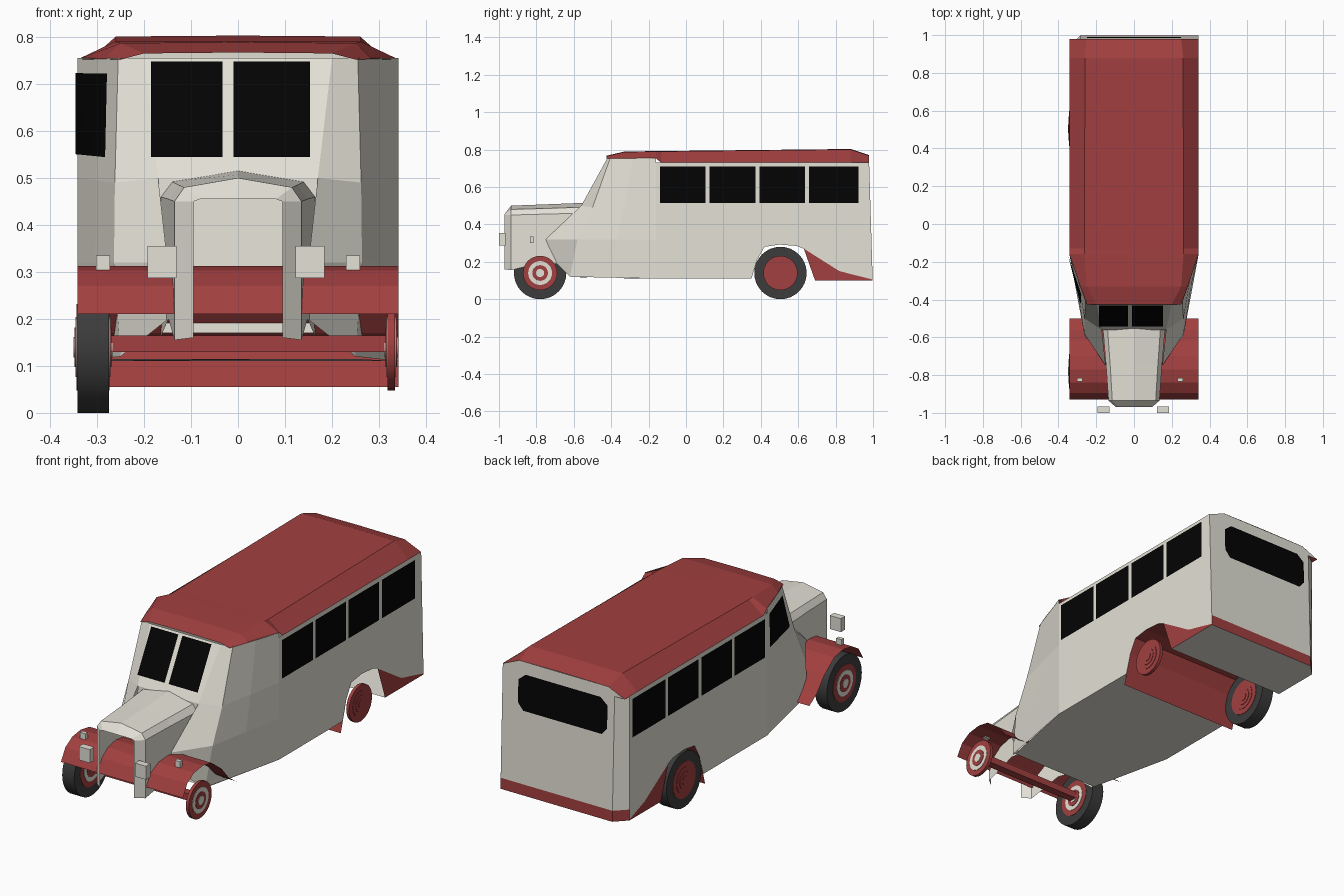
import bpy
import math
from mathutils import Vector

if "Cube" in bpy.data.objects:
    bpy.data.objects.remove(bpy.data.objects["Cube"], do_unlink=True)


def material(name, r, g, b):
    m = bpy.data.materials.new(name)
    m.use_nodes = True
    m.diffuse_color = (r, g, b, 1)
    m.node_tree.nodes["Principled BSDF"].inputs["Base Color"].default_value = (r, g, b, 1)
    return m


CREAM = material("cream paint", 0.77, 0.75, 0.67)
RED = material("dark red paint", 0.36, 0.05, 0.05)
GLASS = material("black glass", 0.001, 0.001, 0.001)
RUBBER = material("tyre rubber", 0.045, 0.045, 0.045)


def mesh(name, verts, faces, mat):
    me = bpy.data.meshes.new(name)
    me.from_pydata([tuple(v) for v in verts], [], faces)
    me.materials.append(mat)
    me.update()
    ob = bpy.data.objects.new(name, me)
    bpy.context.collection.objects.link(ob)


def loft(name, rings, mat):
    """Quads between neighbouring rows of points."""
    n = len(rings[0])
    verts = [p for ring in rings for p in ring]
    faces = [(r * n + i, r * n + i + 1, (r + 1) * n + i + 1, (r + 1) * n + i)
             for r in range(len(rings) - 1) for i in range(n - 1)]
    mesh(name, verts, faces, mat)


def flip(points):
    return [(-x, y, z) for x, y, z in points]


def full(half):
    """Half section ending on the centre line -> whole section."""
    return half + flip(half[:-1])[::-1]


def plate(name, points, mat):
    mesh(name, points, [tuple(range(len(points)))], mat)


def box(name, lo, hi, mat):
    c = [(a + b) / 2 for a, b in zip(lo, hi)]
    bpy.ops.mesh.primitive_cube_add(size=1, location=c)
    ob = bpy.context.object
    ob.name = name
    ob.scale = [b - a for a, b in zip(lo, hi)]
    ob.data.materials.append(mat)


def disc(name, x0, x1, y, z, r, mat, sides=24):
    bpy.ops.mesh.primitive_cylinder_add(vertices=sides, radius=r, depth=abs(x1 - x0),
                                        location=((x0 + x1) / 2, y, z),
                                        rotation=(0, math.pi / 2, 0))
    ob = bpy.context.object
    ob.name = name
    ob.data.materials.append(mat)
    bpy.ops.object.shade_smooth_by_angle(angle=math.radians(40))


W = 0.342       # half width of the body


def back(z):
    """Position of the gently leaning rear wall at height z."""
    return 0.998 - (z - 0.1) * 0.03


# Bonnet: open shell with a slim grille surround
sections = [(-0.97, 0.095, 0.16, 0.45, 0.455, 0.455),
            (-0.935, 0.135, 0.155, 0.45, 0.48, 0.5),
            (-0.75, 0.148, 0.2, 0.455, 0.485, 0.507),
            (-0.55, 0.165, 0.16, 0.46, 0.492, 0.515)]
loft("bonnet", [full([(w, y, lo), (w, y, side), (w * 0.85, y, sh), (0, y, top)])
                for y, w, lo, side, sh, top in sections], CREAM)

# Cab front: windscreen wall, wide cowl and angled door panels
inner = [(0.148, -0.7, 0.2), (0.15, -0.75, 0.32), (0.17, -0.56, 0.5), (0.2, -0.42, 0.755)]
corner = [(0.25, -0.62, 0.12), (0.264, -0.58, 0.32), (0.262, -0.5, 0.49), (0.255, -0.405, 0.755)]
pillar = [(W, -0.16, z) for z in (0.11, 0.32, 0.5, 0.755)]
middle = [Vector(a).lerp(b, 0.5) for a, b in zip(corner, pillar)]
for side, f in (("left", list), ("right", flip)):
    loft(side + "_cab_panel", [f(ring) for ring in (inner, corner, middle, pillar)], CREAM)
loft("windscreen_wall", [inner[2:], flip(inner[2:])], CREAM)
plate("firewall", [(-0.17, -0.56, 0.5), (0.17, -0.56, 0.5), (0.16, -0.58, 0.17), (-0.16, -0.58, 0.17)], CREAM)

# Passenger side walls with rear wheel arch, and red rear skirts
arch = [(0.35, 0.11), (0.38, 0.21), (0.42, 0.28), (0.5, 0.292), (0.59, 0.285), (0.63, 0.27)]
for side, s, top, low in (("left", 1, back(0.73), back(0.1)), ("right", -1, 0.94, 0.94)):
    outline = [(-0.16, 0.11)] + arch + [(0.82, 0.15), (low, 0.105), (top, 0.73), (-0.16, 0.73)]
    skirt = [(0.63, 0.27), (0.69, 0.1), (low, 0.1), (low, 0.105), (0.82, 0.15)]
    plate(side + "_wall", [(s * W, y, z) for y, z in outline], CREAM)
    plate(side + "_skirt", [(s * W, y, z) for y, z in skirt], RED)

# Rear wall with one bevelled corner, red lower strip and gable under the roof
def rear_row(z):
    return [(W, back(z), z), (-0.285, back(z), z), (-W, 0.94, z)]

loft("rear_wall", [rear_row(0.155), rear_row(0.73)], CREAM)
loft("rear_strip", [rear_row(0.1), rear_row(0.155)], RED)
gable = [(W, 0.728), (0.25, 0.768), (-0.25, 0.768), (-W, 0.728)]
plate("rear_gable", [(x, back(z), z) for x, z in gable], CREAM)

# Floor panels, facing down
floor = [(0.25, -0.6, 0.115), (W, -0.16, 0.11), (W, 0.35, 0.11)]
plate("floor", flip(floor) + floor[::-1], CREAM)
plate("rear_floor", [(W, 0.69, 0.1)] + rear_row(0.1) + [(-W, 0.69, 0.1)], CREAM)

# Roof: (y, eave half width, eave height, shoulder half width, shoulder height)
roof = [(-0.425, 0.25, 0.752, 0.2, 0.765), (-0.33, 0.285, 0.753, 0.25, 0.787),
        (-0.16, W, 0.752, 0.262, 0.79), (-0.13, W, 0.728, 0.262, 0.79),
        (0.88, W, 0.728, 0.26, 0.801), (back(0.75), W, 0.728, 0.25, 0.768)]
loft("roof", [full([(w, y, e), (sw, y, sh), (0, y, sh + 0.002)]) for y, w, e, sw, sh in roof], RED)

# Windscreen panes
def screen(x, z):
    return (x, -0.566 + (z - 0.5) * 0.545, z)

for name, a, b in (("right", -0.185, -0.033), ("left", -0.01, 0.153)):
    plate(name + "_windscreen", [screen(a, 0.545), screen(b, 0.545), screen(b, 0.748), screen(a, 0.748)], GLASS)

# Side windows
for s, side in ((1, "left"), (-1, "right")):
    for i in range(4):
        a = -0.14 + i * 0.266
        b = a + (0.265 if i == 3 else 0.245)
        x = s * (W + 0.004)
        plate(f"{side}_window_{i + 1}", [(x, a, 0.515), (x, b, 0.515), (x, b, 0.71), (x, a, 0.71)], GLASS)

# Door window, on the right only, lying on the angled panel
c, p = flip(corner), flip(pillar)
def door(u, v):
    low, high = Vector(c[2]).lerp(p[2], u), Vector(c[3]).lerp(p[3], u)
    return low.lerp(high, v) + Vector((-0.008, -0.003, 0))

loft("right_door_window", [[door(u / 4, v / 4) for u in (0.7, 1.4, 2, 3, 3.8)]
                           for v in (0.8, 1.6, 2.4, 3.5)], GLASS)

# Rear window with clipped corners
half = [(0.22, 0.525), (0.25, 0.56), (0.25, 0.675), (0.21, 0.708)]
pts = half + [(-x, z) for x, z in half[::-1]]
plate("rear_window", [(x, back(z) + 0.005, z) for x, z in pts], GLASS)

# Full width mudguards
front_guard = [(-0.93, 0.21), (-0.895, 0.27), (-0.84, 0.303), (-0.77, 0.313),
               (-0.7, 0.3), (-0.62, 0.24), (-0.56, 0.17), (-0.5, 0.13)]
rear_guard = [(0.335, 0.055)] + arch[1:]
for name, path in (("front_mudguard", front_guard), ("rear_mudguard", rear_guard)):
    loft(name, [[(x, y, z) for y, z in path] for x in (-W, W)], RED)

# Wheels: tyres on the right side; stepped rims show on both faces of each wheel
for end, y in (("front", -0.78), ("rear", 0.505)):
    disc(f"{end}_tyre", -0.342, -0.275, y, 0.14, 0.14, RUBBER, 32)
    trim = CREAM if end == "front" else RED
    layers = (("rim", 0.092, RED), ("ring", 0.064, trim), ("dish", 0.042, RED), ("hub", 0.022, trim))
    for side, x0, x1 in (("left", 0.318, 0.334), ("right", -0.273, -0.344)):
        step = math.copysign(0.002, x1)
        for i, (part, r, mat) in enumerate(layers):
            disc(f"{side}_{end}_{part}", x0 - i * step, x1 + i * step, y, 0.14, r, mat)
box("front_axle", (-0.29, -0.8, 0.13), (0.33, -0.76, 0.165), RED)

# Headlamps and marker lamps
for side, head, marker in (("left", 0.122, 0.23), ("right", -0.193, -0.302)):
    box(side + "_headlamp", (head, -1.0, 0.287), (head + 0.062, -0.965, 0.355), CREAM)
    box(side + "_marker_lamp", (marker, -0.835, 0.3), (marker + 0.03, -0.815, 0.335), CREAM)
